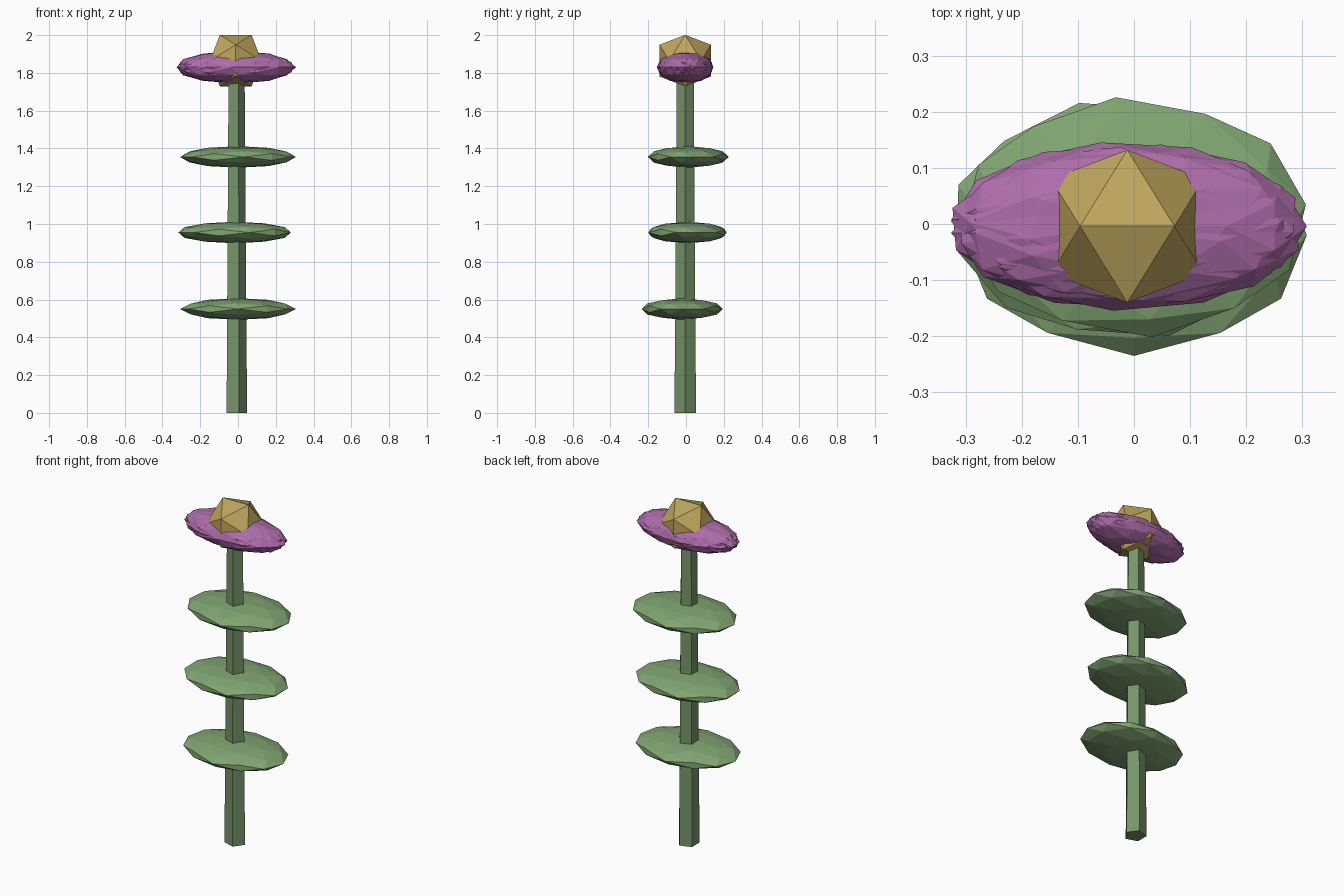
import bpy, bmesh, math
from mathutils import Matrix, Vector

if "Cube" in bpy.data.objects:
    bpy.data.objects.remove(bpy.data.objects["Cube"])

CX, CY = -0.012, -0.004   # stem axis


def material(name, rgb):
    m = bpy.data.materials.new(name)
    m.diffuse_color = (*rgb, 1)
    m.use_nodes = True
    m.node_tree.nodes["Principled BSDF"].inputs["Base Color"].default_value = m.diffuse_color
    return m


STEM = material("stem_green", (0.18, 0.30, 0.14))
LEAF = material("leaf_green", (0.22, 0.38, 0.17))
PETAL = material("petal_purple", (0.42, 0.15, 0.40))
GOLD = material("centre_gold", (0.52, 0.38, 0.11))


def add_ico(bm, centre, scale, rot=Matrix.Identity(4), divide=True):
    """Axis-aligned icosahedron, optionally divided once, turned, then scaled."""
    part = bmesh.new()
    phi = (1 + 5 ** 0.5) / 2
    for a in (-1, 1):
        for b in (-phi, phi):
            for co in ((a, 0, b), (0, b, a), (b, a, 0)):
                part.verts.new(Vector(co).normalized())
    bmesh.ops.convex_hull(part, input=part.verts[:])
    if divide:
        bmesh.ops.subdivide_edges(part, edges=part.edges[:], cuts=1, use_grid_fill=True)
        for v in part.verts:
            v.co.normalize()
    m = Matrix.Translation(centre) @ Matrix.Diagonal((*scale, 1)) @ rot
    part.transform(m)
    bmesh.ops.recalc_face_normals(part, faces=part.faces[:])
    tmp = bpy.data.meshes.new("tmp")
    part.to_mesh(tmp)
    part.free()
    bm.from_mesh(tmp)
    bpy.data.meshes.remove(tmp)


def finish(bm, name, mat):
    me = bpy.data.meshes.new(name)
    bm.to_mesh(me)
    bm.free()
    me.materials.append(mat)
    ob = bpy.data.objects.new(name, me)
    bpy.context.collection.objects.link(ob)
    return ob


# Tapered five-sided stem with one corner towards +x
bm = bmesh.new()
bmesh.ops.create_cone(bm, cap_ends=True, segments=5, radius1=0.06, radius2=0.047, depth=1.8,
                      matrix=Matrix.Translation((CX, CY, 0.9)) @ Matrix.Rotation(-math.pi / 2, 4, 'Z'))
finish(bm, "stem", STEM)

# Three flattened leaves, each nudged off the stem axis
for i, (x, y, z, turn) in enumerate([(0.0, -0.02, 0.55, 0), (-0.018, 0.008, 0.955, 15), (0.0, 0.012, 1.355, 6)]):
    bm = bmesh.new()
    add_ico(bm, (x, y, z), (0.308, 0.215, 0.057), Matrix.Rotation(math.radians(turn), 4, 'Z'))
    finish(bm, f"leaf_{i + 1}", LEAF)

# Ring of overlapping petals that forms the spiky flower head
bm = bmesh.new()
for i in range(8):
    a = i * math.tau / 8
    add_ico(bm, (CX + 0.02 * math.cos(a), CY + 0.013 * math.sin(a), 1.83),
            (0.30, 0.138, 0.085), Matrix.Rotation(a * 1.1, 4, 'Z'))
# Blunter petals on the -x end
for y in (-0.012, 0.012):
    add_ico(bm, (-0.036, CY + y, 1.83), (0.29, 0.13, 0.085), Matrix.Rotation(math.pi / 2, 4, 'X'))
finish(bm, "petals", PETAL)

# Faceted flower centre
bm = bmesh.new()
add_ico(bm, (CX, CY, 1.865), (0.16, 0.16, 0.16), divide=False)
finish(bm, "flower_centre", GOLD)
